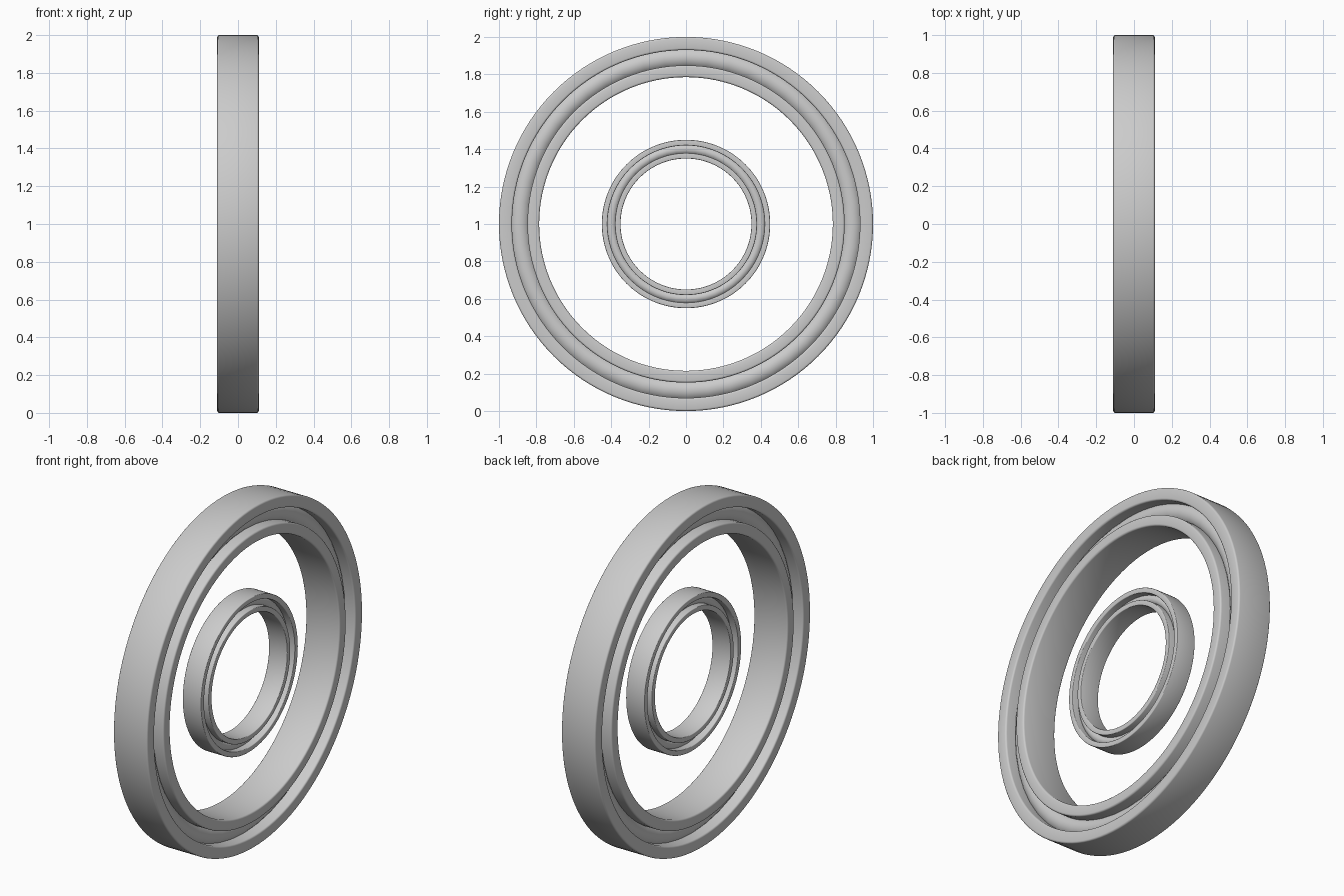
import bpy, bmesh, math
from mathutils import Matrix

cube = bpy.data.objects.get("Cube")
if cube:
    bpy.data.objects.remove(cube, do_unlink=True)

steel = bpy.data.materials.new("steel_grey")
steel.use_nodes = True
grey = (0.6, 0.6, 0.6, 1)
steel.diffuse_color = grey
steel.node_tree.nodes["Principled BSDF"].inputs["Base Color"].default_value = grey


def spin_ring(name, profile, segments, x_offset):
    """Revolve a closed (x, radius) profile about the x axis at z = 1."""
    bm = bmesh.new()
    loops = []
    for i in range(segments):
        rot = Matrix.Rotation(math.tau * i / segments, 4, 'X')
        loops.append([bm.verts.new(rot @ Matrix.Translation((x, 0, r)).translation)
                      for x, r in profile])
    n = len(profile)
    for i in range(segments):
        a, b = loops[i], loops[(i + 1) % segments]
        for j in range(n):
            k = (j + 1) % n
            bm.faces.new((a[j], a[k], b[k], b[j]))
    bmesh.ops.recalc_face_normals(bm, faces=bm.faces)
    mesh = bpy.data.meshes.new(name)
    bm.to_mesh(mesh)
    bm.free()
    mesh.materials.append(steel)
    obj = bpy.data.objects.new(name, mesh)
    obj.location = (x_offset, 0, 1)
    bpy.context.collection.objects.link(obj)
    bpy.ops.object.select_all(action='DESELECT')
    obj.select_set(True)
    bpy.context.view_layer.objects.active = obj
    bpy.ops.object.shade_smooth_by_angle(angle=math.radians(50))
    return obj


def race(name, r_in, r_out, half, bevel, x_offset):
    """Flat band whose four rims are rounded."""
    profile = []
    corners = ((1, r_out, 0), (-1, r_out, 90), (-1, r_in, 180), (1, r_in, 270))
    for side, r, start in corners:
        cx = side * (half - bevel)
        cr = r - bevel if r == r_out else r + bevel
        for step in range(4):
            t = math.radians(start + step * 30)
            profile.append((cx + bevel * math.cos(t), cr + bevel * math.sin(t)))
    return spin_ring(name, profile, 128, x_offset)


def roller_ring(name, radius, tube, x_offset):
    """Round ring held between two races."""
    profile = [(tube * math.cos(math.tau * i / 24), radius + tube * math.sin(math.tau * i / 24))
               for i in range(24)]
    return spin_ring(name, profile, 48, x_offset)


# Large bearing
race("large_outer_race", 0.93, 1.0, 0.11, 0.01, 0)
race("large_inner_race", 0.785, 0.848, 0.11, 0.01, 0)
roller_ring("large_roller_ring", 0.89, 0.06, 0)

# Small bearing, set slightly to one side
race("small_outer_race", 0.42, 0.45, 0.06, 0.004, 0.015)
race("small_inner_race", 0.35, 0.38, 0.06, 0.004, 0.015)
roller_ring("small_roller_ring", 0.4, 0.028, 0.015)
